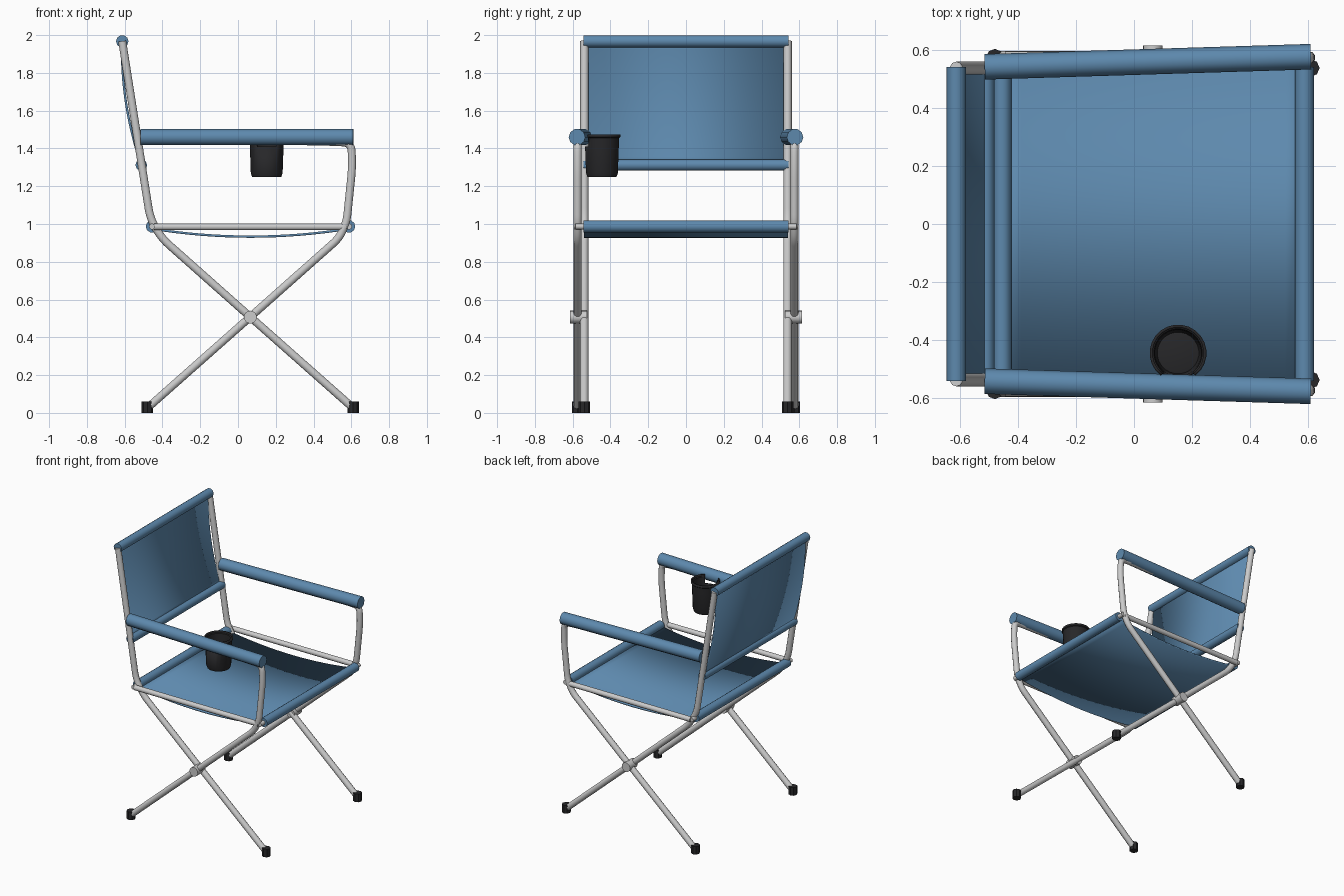
import bpy, bmesh, math
from mathutils import Vector

if "Cube" in bpy.data.objects:
    bpy.data.objects.remove(bpy.data.objects["Cube"])


def material(name, color):
    m = bpy.data.materials.new(name)
    m.diffuse_color = (*color, 1)
    m.use_nodes = True
    m.node_tree.nodes["Principled BSDF"].inputs["Base Color"].default_value = m.diffuse_color
    return m


BLUE = material("blue_fabric", (0.11, 0.25, 0.42))
BLACK = material("black_plastic", (0.02, 0.02, 0.022))


def finish(ob, mat=None, smooth=True):
    bpy.ops.object.select_all(action='DESELECT')
    ob.select_set(True)
    bpy.context.view_layer.objects.active = ob
    if ob.type == 'CURVE':
        bpy.ops.object.convert(target='MESH')
        ob = bpy.context.object
    if mat:
        ob.data.materials.clear()
        ob.data.materials.append(mat)
    if smooth:
        bpy.ops.object.shade_smooth_by_angle(angle=math.radians(40))
    return ob


def fillet(points, radius, steps=6):
    pts = [Vector(p) for p in points]
    out = [pts[0]]
    for a, b, c in zip(pts, pts[1:], pts[2:]):
        r = min(radius, (a - b).length * 0.45, (c - b).length * 0.45)
        p, q = b + (a - b).normalized() * r, b + (c - b).normalized() * r
        for i in range(steps + 1):
            t = i / steps
            out.append(p * (1 - t) ** 2 + b * 2 * t * (1 - t) + q * t * t)
    return out + [pts[-1]]


def tube(name, points, radius, mat=None, bend=0.0):
    pts = fillet(points, bend) if bend else [Vector(p) for p in points]
    cu = bpy.data.curves.new(name, 'CURVE')
    cu.dimensions = '3D'
    cu.bevel_depth = radius
    cu.bevel_resolution = 3
    cu.use_fill_caps = True
    sp = cu.splines.new('POLY')
    sp.points.add(len(pts) - 1)
    for sp_pt, p in zip(sp.points, pts):
        sp_pt.co = (*p, 1)
    ob = bpy.data.objects.new(name, cu)
    bpy.context.collection.objects.link(ob)
    return finish(ob, mat)


def cylinder(name, loc, radius, depth, sides, rot=(0, 0, 0), mat=None):
    bpy.ops.mesh.primitive_cylinder_add(vertices=sides, radius=radius, depth=depth,
                                        location=loc, rotation=rot)
    ob = bpy.context.object
    ob.name = name
    return finish(ob, mat)


def cloth(name, start, end, sag, half_width, mat):
    # parabolic sheet between two rods, (x, z) ends and (x, z) sag
    bm = bmesh.new()
    rows, n = [], 16
    for i in range(n + 1):
        t = i / n
        s = 4 * t * (1 - t)
        x = start[0] + (end[0] - start[0]) * t + sag[0] * s
        z = start[1] + (end[1] - start[1]) * t + sag[1] * s
        rows.append([bm.verts.new((x, y, z)) for y in (-half_width, half_width)])
    for a, b in zip(rows, rows[1:]):
        bm.faces.new((a[0], b[0], b[1], a[1]))
    me = bpy.data.meshes.new(name)
    bm.to_mesh(me)
    bm.free()
    ob = bpy.data.objects.new(name, me)
    bpy.context.collection.objects.link(ob)
    mod = ob.modifiers.new("thickness", 'SOLIDIFY')
    mod.thickness = 0.012
    mod.offset = 0
    return finish(ob, mat)


# side frames, mirrored left and right
back_path = [(0.605, 0.03), (0.065, 0.508), (-0.405, 0.925), (-0.465, 1.03), (-0.613, 1.968)]
arm_path = [(-0.475, 0.03), (0.065, 0.508), (0.535, 0.925), (0.575, 1.01),
            (0.605, 1.30), (0.60, 1.43), (0.50, 1.435), (-0.45, 1.455)]
for side, s in (("right", -1), ("left", 1)):
    tube(side + "_back_frame", [(x, s * 0.538, z) for x, z in back_path], 0.022, bend=0.09)
    tube(side + "_arm_frame",
         [(x, s * (0.546 if x < 0 and z > 1 else 0.574), z) for x, z in arm_path], 0.022, bend=0.09)
    tube(side + "_seat_rail", [(-0.445, s * 0.576, 0.985), (0.575, s * 0.576, 0.985)], 0.019)
    tube(side + "_armrest", [(-0.515, s * 0.542, 1.46), (0.61, s * 0.577, 1.46)], 0.044, BLUE)
    cylinder(side + "_pivot", (0.065, s * 0.57, 0.507), 0.034, 0.09, 16, (math.pi / 2, 0, 0))
    cylinder(side + "_front_foot", (0.61, s * 0.538, 0.03), 0.03, 0.06, 8, mat=BLACK)
    cylinder(side + "_rear_foot", (-0.48, s * 0.574, 0.03), 0.03, 0.06, 8, mat=BLACK)

# cloth sleeves and the rods inside the seat sleeves
for name, x, z, r in (("seat_front", 0.588, 0.987, 0.033), ("seat_rear", -0.455, 0.987, 0.033),
                      ("back_top", -0.613, 1.967, 0.033), ("back_lower", -0.512, 1.312, 0.031)):
    tube(name + "_sleeve", [(x, -0.542, z), (x, 0.542, z)], r, BLUE)
    if name.startswith("seat"):
        tube(name + "_rod", [(x, -0.585, z), (x, 0.585, z)], 0.016)

# sagging seat and backrest
cloth("seat", (-0.455, 0.975), (0.588, 0.975), (0, -0.042), 0.54, BLUE)
cloth("backrest", (-0.613, 1.967), (-0.512, 1.312), (-0.03, 0), 0.522, BLUE)

# cup holder: turned shell with a notch towards the armrest
SIDES = 24
profile = [(0.066, 1.25), (0.078, 1.25), (0.085, 1.27), (0.09, 1.41), (0.092, 1.455),
           (0.098, 1.46), (0.098, 1.475)]
bm = bmesh.new()
rings = [[bm.verts.new((r * math.sin(2 * math.pi * (i + 0.5) / SIDES),
                        -r * math.cos(2 * math.pi * (i + 0.5) / SIDES), z))
          for i in range(SIDES)] for r, z in profile]
bm.faces.new(rings[0][::-1])
for level, (a, b) in enumerate(zip(rings, rings[1:])):
    for i in range(SIDES):
        j = (i + 1) % SIDES
        if level >= 3 and i in (SIDES - 3, SIDES - 2, SIDES - 1, 0, 1):
            continue
        bm.faces.new((a[i], a[j], b[j], b[i]))
bmesh.ops.recalc_face_normals(bm, faces=bm.faces[:])
me = bpy.data.meshes.new("cup_holder")
bm.to_mesh(me)
bm.free()
cup = bpy.data.objects.new("cup_holder", me)
cup.location = (0.152, -0.445, 0)
bpy.context.collection.objects.link(cup)
shell = cup.modifiers.new("wall", 'SOLIDIFY')
shell.thickness = 0.01
shell.offset = -1
finish(cup, BLACK)
